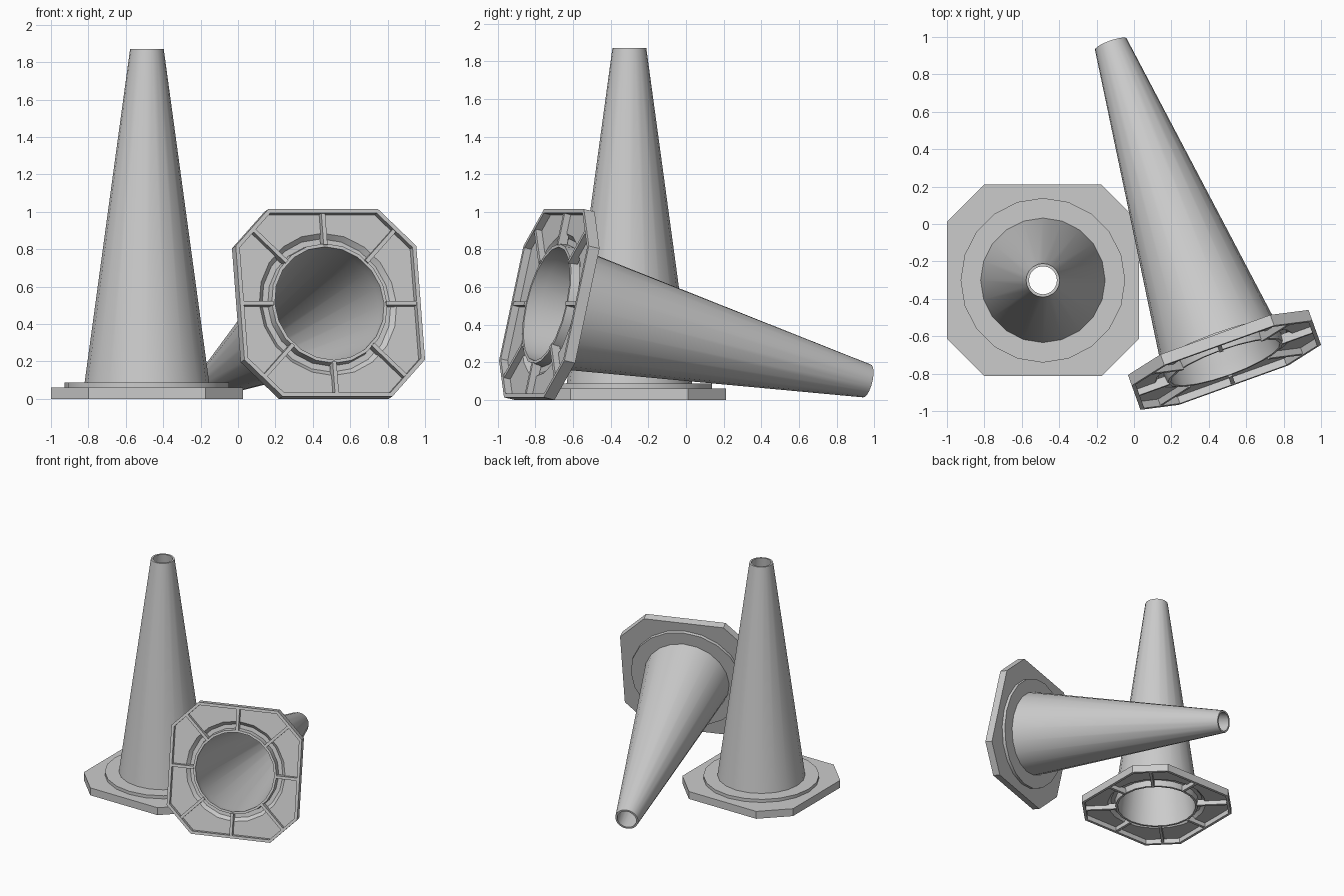
import bpy, bmesh
from math import pi, cos, sin, radians
from mathutils import Matrix

if "Cube" in bpy.data.objects:
    bpy.data.objects.remove(bpy.data.objects["Cube"])

SIDES = 20
HALF, FLAT = 0.513, 0.312      # octagon half width and half flat length
FLOOR, TOP = 0.04, 0.062       # underside recess and top of the base plate


def octagon(bm, inset, z):
    h, f = HALF - inset, FLAT - inset * 0.414
    pts = [(h, -f), (h, f), (f, h), (-f, h), (-h, f), (-h, -f), (-f, -h), (f, -h)]
    return [bm.verts.new((x, y, z)) for x, y in pts]


def circle(bm, r, z):
    return [bm.verts.new((r * cos(2 * pi * i / SIDES), r * sin(2 * pi * i / SIDES), z))
            for i in range(SIDES)]


def bridge(bm, a, b):
    n = len(a)
    for i in range(n):
        j = (i + 1) % n
        bm.faces.new((a[i], a[j], b[j], b[i]))


def fill_between(bm, a, b):
    edges = []
    for loop in (a, b):
        for i, v in enumerate(loop):
            w = loop[(i + 1) % len(loop)]
            edges.append(bm.edges.get((v, w)) or bm.edges.new((v, w)))
    bmesh.ops.triangle_fill(bm, edges=edges, use_beauty=True)


def traffic_cone(name, location, rotation):
    bm = bmesh.new()

    # Hollow cone with raised collar and the ring underneath
    profile = [(0.44, TOP), (0.44, 0.088), (0.333, 0.088), (0.09, 1.87), (0.075, 1.87),
               (0.31, 0.088), (0.31, 0.015), (0.328, 0.015), (0.333, 0.066),
               (0.365, 0.066), (0.39, FLOOR)]
    rings = [circle(bm, r, z) for r, z in profile]
    for a, b in zip(rings, rings[1:]):
        bridge(bm, a, b)

    # Octagonal base plate with a recessed underside
    plate = [octagon(bm, 0, TOP), octagon(bm, 0, 0),
             octagon(bm, 0.022, 0), octagon(bm, 0.022, FLOOR)]
    for a, b in zip(plate, plate[1:]):
        bridge(bm, a, b)
    fill_between(bm, plate[0], rings[0])
    fill_between(bm, plate[-1], rings[-1])

    # Stiffening ribs under the base
    for i in range(8):
        inner, outer = 0.32, (0.50 if i % 2 == 0 else 0.57)
        m = (Matrix.Rotation(i * pi / 4, 4, 'Z')
             @ Matrix.Translation(((inner + outer) / 2, 0, 0.03))
             @ Matrix.Diagonal((outer - inner, 0.022, 0.05, 1)))
        bmesh.ops.create_cube(bm, size=1, matrix=m)

    bmesh.ops.recalc_face_normals(bm, faces=bm.faces[:])
    mesh = bpy.data.meshes.new(name)
    bm.to_mesh(mesh)
    bm.free()
    obj = bpy.data.objects.new(name, mesh)
    bpy.context.collection.objects.link(obj)
    obj.location, obj.rotation_euler = location, rotation
    bpy.ops.object.select_all(action='DESELECT')
    obj.select_set(True)
    bpy.context.view_layer.objects.active = obj
    bpy.ops.object.shade_smooth_by_angle(angle=radians(30))


# One cone standing, one lying on its side
traffic_cone("standing_cone", (-0.487, -0.301, 0), (0, 0, 0))
traffic_cone("fallen_cone", (0.494, -0.755, 0.514), (radians(-102.75), 0, radians(19.8)))
